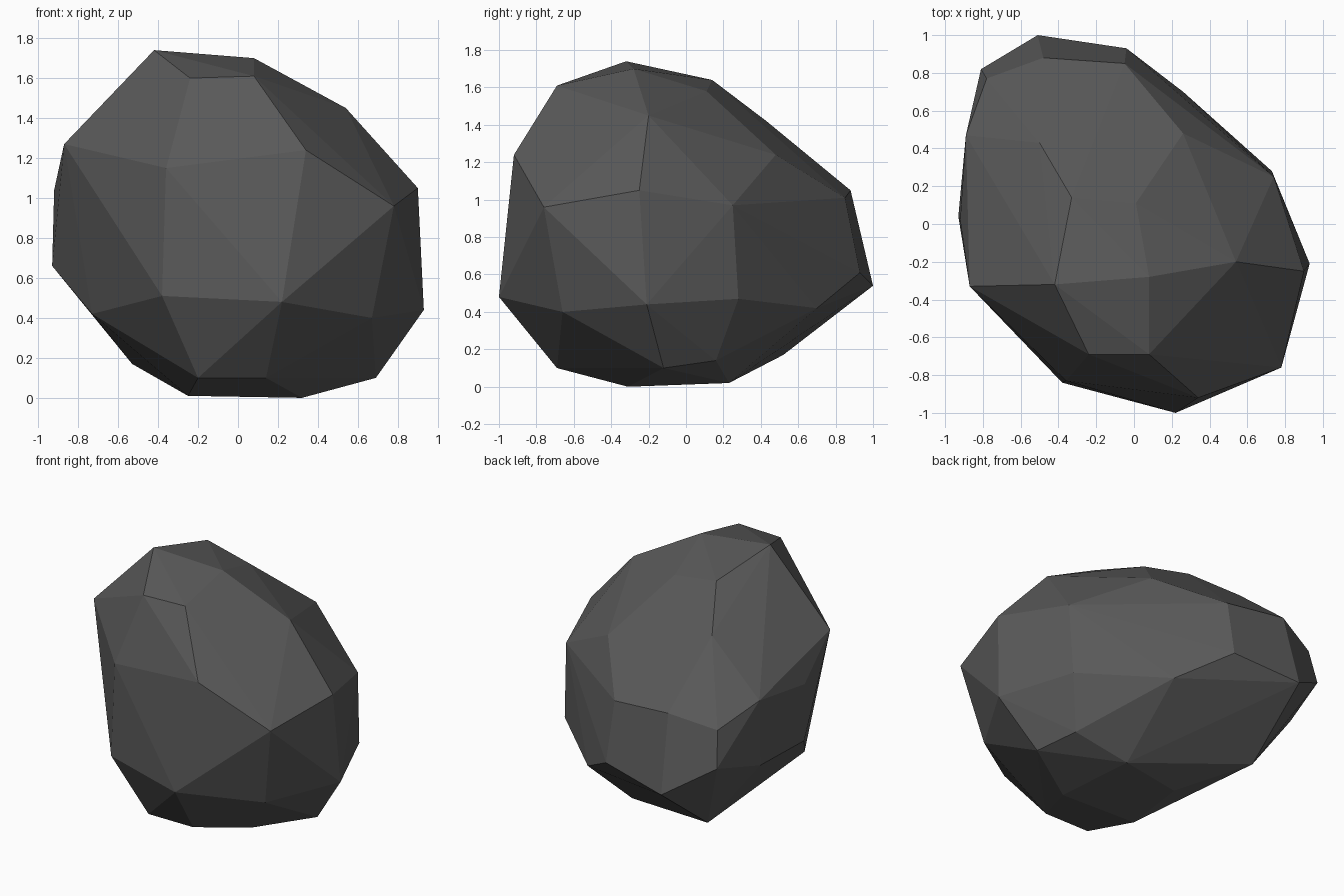
import bpy
import bmesh
import math

# Remove the default object only
default_cube = bpy.data.objects.get("Cube")
if default_cube:
    bpy.data.objects.remove(default_cube, do_unlink=True)


def make_material(name, color):
    material = bpy.data.materials.new(name)
    material.use_nodes = True
    material.diffuse_color = color
    shader = next(n for n in material.node_tree.nodes if n.type == "BSDF_PRINCIPLED")
    shader.inputs["Base Color"].default_value = color
    shader.inputs["Roughness"].default_value = 0.9
    return material


def make_hull(name, rings, material, facet_angle):
    """Wrap rings of corner points in a convex, flat-faceted skin."""
    bm = bmesh.new()
    for ring in rings:
        for corner in ring:
            bm.verts.new(corner)
    result = bmesh.ops.convex_hull(bm, input=bm.verts[:])
    unused = {g for g in result["geom_interior"] + result["geom_unused"]
              if isinstance(g, bmesh.types.BMVert) and not g.link_faces}
    bmesh.ops.delete(bm, geom=list(unused), context="VERTS")
    # Merge almost flat triangles into broad chiselled facets
    bmesh.ops.dissolve_limit(bm, angle_limit=facet_angle,
                             verts=bm.verts[:], edges=bm.edges[:])
    bmesh.ops.recalc_face_normals(bm, faces=bm.faces[:])
    for face in bm.faces:
        face.smooth = False
    mesh = bpy.data.meshes.new(name)
    bm.to_mesh(mesh)
    bm.free()
    mesh.materials.append(material)
    rock = bpy.data.objects.new(name, mesh)
    bpy.context.collection.objects.link(rock)
    return rock


# Crown: the small top plateau and the slopes around it
crown = [(-.42, -.32, 1.74), (.08, -.28, 1.7), (.01, .11, 1.58), (-.33, .14, 1.64),
         (-.24, -.69, 1.6), (.08, -.69, 1.61), (.54, -.2, 1.45), (-.5, .43, 1.42)]

# Shoulder: upper ring, running round from the front
shoulder = [(-.36, -.83, 1.15), (.34, -.92, 1.24), (.78, -.76, .96), (.9, -.25, 1.05),
            (.74, .25, .97), (.26, .48, 1.24), (-.05, .85, 1.01), (-.48, .88, 1.05),
            (-.78, .77, .97), (-.89, .47, 1.09), (-.92, .02, 1.04), (-.87, -.33, 1.27)]

# Belly: lower ring, in the same order
belly = [(-.38, -.84, .51), (.22, -1, .48), (.67, -.66, .4), (.93, -.21, .44),
         (.73, .28, .47), (.26, .7, .42), (-.04, .93, .61), (-.51, 1, .54),
         (-.81, .82, .73), (-.89, .46, .64), (-.93, .04, .66), (-.73, -.25, .42)]

# Base: chamfered edge and the flat underside
base = [(-.2, -.69, .1), (.14, -.69, .1), (.69, -.12, .1), (.61, .16, .14),
        (-.53, .52, .17), (.32, -.31, 0), (.25, .23, .02), (-.2, .15, .02),
        (-.25, -.3, .01)]

stone = make_material("dark grey stone", (.1, .1, .1, 1))
make_hull("boulder", [crown, shoulder, belly, base], stone, math.radians(3))
